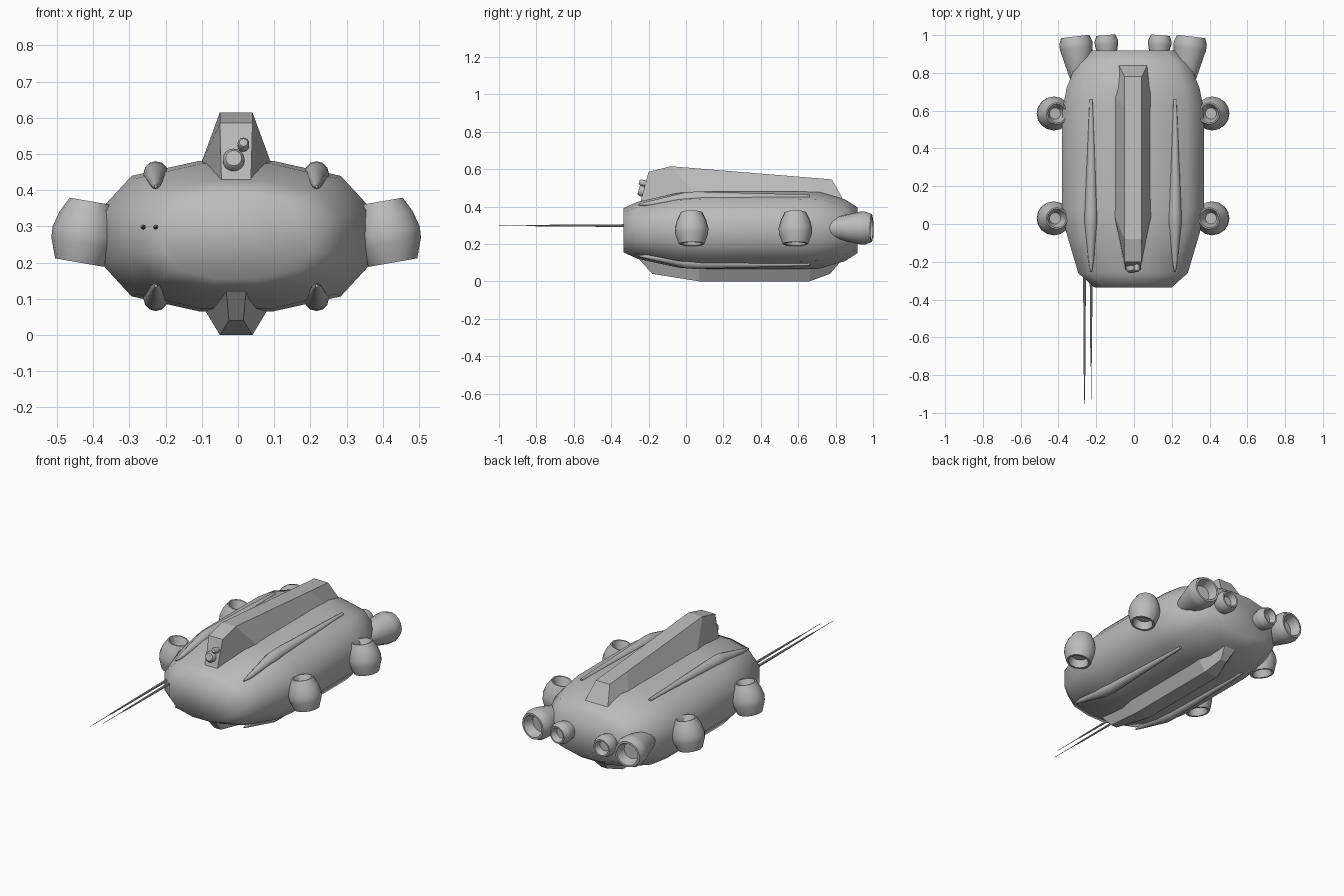
import bpy, bmesh, math
from mathutils import Vector

cube = bpy.data.objects.get("Cube")
if cube:
    bpy.data.objects.remove(cube)

grey = bpy.data.materials.new("hull_grey")
grey.use_nodes = True
GREY = (0.5, 0.5, 0.5, 1)
grey.diffuse_color = GREY
grey.node_tree.nodes["Principled BSDF"].inputs["Base Color"].default_value = GREY

CX = -0.005  # centre plane
MID = 0.273  # hull axis height


def loft(name, sections, smooth_angle=None):
    """Skin a list of closed rings and cap both ends."""
    bm = bmesh.new()
    rings = [[bm.verts.new((p[0] + CX, p[1], p[2])) for p in s] for s in sections]
    n = len(rings[0])
    for a, b in zip(rings, rings[1:]):
        for i in range(n):
            j = (i + 1) % n
            f = bm.faces.new((a[i], a[j], b[j], b[i]))
            f.smooth = smooth_angle is not None
    bm.faces.new(rings[0])
    bm.faces.new(rings[-1])
    bmesh.ops.recalc_face_normals(bm, faces=bm.faces)
    mesh = bpy.data.meshes.new(name)
    bm.to_mesh(mesh)
    bm.free()
    if smooth_angle is not None:
        mesh.set_sharp_from_angle(angle=math.radians(smooth_angle))
    mesh.materials.append(grey)
    obj = bpy.data.objects.new(name, mesh)
    bpy.context.collection.objects.link(obj)
    return obj


def lathe(name, origin, axis, profile, sides=16, smooth_angle=40):
    """Turn (radius, distance) pairs around an axis."""
    axis = Vector(axis).normalized()
    u = axis.orthogonal().normalized()
    v = axis.cross(u)
    rings = []
    for r, t in profile:
        c = Vector(origin) + axis * t
        rings.append([c + r * (u * math.cos(a) + v * math.sin(a))
                      for a in (2 * math.pi * i / sides for i in range(sides))])
    return loft(name, rings, smooth_angle)


# Hull: twelve-sided rounded section along y
quarter = [(1, 0.35), (0.77, 0.8), (0.27, 1)]
unit = quarter + [(-x, z) for x, z in reversed(quarter)]
unit += [(-x, -z) for x, z in unit]
hull_stations = [  # y, half width, half height
    (-0.335, 0.205, 0.118), (-0.26, 0.29, 0.152), (-0.04, 0.355, 0.2),
    (0.08, 0.375, 0.208), (0.6, 0.375, 0.208), (0.72, 0.352, 0.203),
    (0.85, 0.3, 0.165), (0.918, 0.22, 0.122)]
loft("hull", [[(x * w, y, MID + z * h) for x, z in unit]
              for y, w, h in hull_stations], 80)


def ridge(name, stations):
    """Trapezoid ridge: inner (half width, y, z) and outer (half width, y, z)."""
    loft(name, [[(-b[0], *b[1:]), (b[0], *b[1:]), (t[0], *t[1:]), (-t[0], *t[1:])]
                for b, t in stations])


# Dorsal fin and ventral keel
ridge("dorsal_fin", [
    ((0.04, -0.25, 0.4), (0.045, -0.2, 0.585)),
    ((0.1, 0.05, 0.465), (0.045, -0.08, 0.615)),
    ((0.1, 0.68, 0.465), (0.045, 0.62, 0.558)),
    ((0.08, 0.85, 0.42), (0.045, 0.78, 0.545))])
ridge("ventral_keel", [
    ((0.03, -0.28, 0.15), (0.02, -0.18, 0.04)),
    ((0.09, 0.07, 0.075), (0.045, 0.07, 0)),
    ((0.09, 0.66, 0.075), (0.045, 0.66, 0)),
    ((0.04, 0.83, 0.11), (0.02, 0.77, 0.04))])

# Sensor lamps on the fin's front
lamp_axis = (0, -0.96, 0.28)
lathe("sensor_large", (-0.007, -0.21, 0.476), lamp_axis,
      [(0.03, 0), (0.03, 0.035), (0.022, 0.045)])
lathe("sensor_small", (0.02, -0.2, 0.517), lamp_axis,
      [(0.016, 0), (0.016, 0.045), (0.011, 0.052)])

# Spindle strakes above and below each flank
strake_stations = [(-0.255, 0.137, 0.004), (-0.2, 0.142, 0.013), (0, 0.17, 0.034),
                   (0.06, 0.173, 0.034), (0.66, 0.182, 0.008)]
for side, s in (("left", 1), ("right", -1)):
    for level, k in (("upper", 1), ("lower", -1)):
        loft(f"{level}_strake_{side}", [
            [(s * 0.222 + r * math.cos(a), y, MID + k * h + r * math.sin(a))
             for a in (math.pi * i / 6 for i in range(12))]
            for y, h, r in strake_stations], 50)

    # Tilted lift thrusters, open at both ends
    for place, y in (("front", 0.03), ("rear", 0.585)):
        lathe(f"{place}_thruster_{side}", (s * 0.433, y, 0.2), (-s * 0.17, 0, 0.98),
              [(0.045, 0.045), (0.056, 0), (0.068, 0), (0.088, 0.055), (0.09, 0.085),
               (0.078, 0.13), (0.057, 0.172), (0.05, 0.172), (0.03, 0.12)])

    # Main engines with hollow nozzles
    lathe(f"outer_engine_{side}", (s * 0.27, 0.68, 0.285), (s * 0.12, 1, 0),
          [(0.02, 0), (0.045, 0.06), (0.065, 0.15), (0.087, 0.25), (0.088, 0.28),
           (0.075, 0.315), (0.064, 0.315), (0.048, 0.26)])
    lathe(f"inner_engine_{side}", (s * 0.135, 0.88, 0.28), (s * 0.08, 1, 0),
          [(0.045, 0), (0.062, 0.07), (0.062, 0.09), (0.05, 0.12),
           (0.042, 0.12), (0.03, 0.085)])

# Twin gun barrels on the right bow
for name, x, tip in (("outer_barrel", -0.257, -1.0), ("inner_barrel", -0.222, -0.93)):
    lathe(name, (x, -0.22, 0.298), (0, -1, 0),
          [(0.008, 0), (0.007, 0.15), (0.004, -tip - 0.42),
           (0.002, -tip - 0.4), (0.001, -tip - 0.22)], 8)
